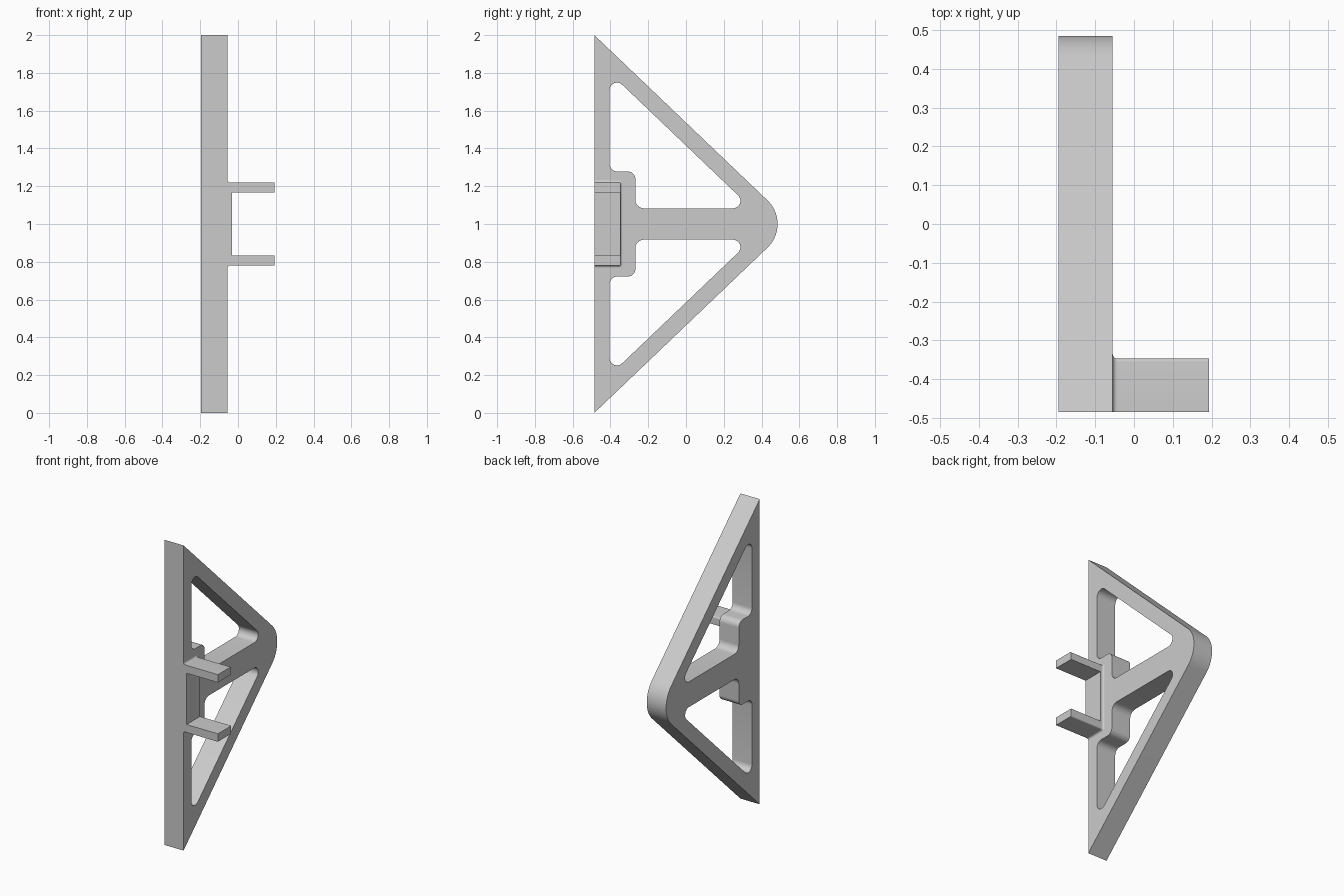
import bpy, bmesh, math
from mathutils import Vector

old = bpy.data.objects.get("Cube")
if old:
    bpy.data.objects.remove(old, do_unlink=True)

grey = bpy.data.materials.new("grey plastic")
grey.use_nodes = True
COLOUR = (0.6, 0.6, 0.6, 1)
grey.diffuse_color = COLOUR
grey.node_tree.nodes["Principled BSDF"].inputs["Base Color"].default_value = COLOUR

FRONT, MID = -0.485, 1.0          # front plane, height of the symmetry plane
X_RIGHT, X_LEFT = -0.195, -0.055  # sides of the frame


def rounded(corners, steps=10):
    """Outline in the y-z plane from (y, z, radius) corners."""
    pts = []
    for i, (y, z, r) in enumerate(corners):
        p = Vector((y, z))
        if r == 0:
            pts.append(p)
            continue
        a = (Vector(corners[i - 1][:2]) - p).normalized()
        b = (Vector(corners[(i + 1) % len(corners)][:2]) - p).normalized()
        half = a.angle(b) / 2
        centre = p + (a + b).normalized() * r / math.sin(half)
        start = p + a * r / math.tan(half) - centre
        end = p + b * r / math.tan(half) - centre
        sweep = math.pi - 2 * half
        for k in range(steps + 1):
            t = k / steps
            pts.append(centre + (start * math.sin((1 - t) * sweep)
                                 + end * math.sin(t * sweep)) / math.sin(sweep))
    return pts


def mirrored(corners):
    return [(y, 2 * MID - z, r) for y, z, r in reversed(corners)]


def finish(name, bm):
    bmesh.ops.recalc_face_normals(bm, faces=bm.faces)
    mesh = bpy.data.meshes.new(name)
    bm.to_mesh(mesh)
    bm.free()
    mesh.materials.append(grey)
    obj = bpy.data.objects.new(name, mesh)
    bpy.context.collection.objects.link(obj)
    bpy.ops.object.select_all(action='DESELECT')
    obj.select_set(True)
    bpy.context.view_layer.objects.active = obj
    bpy.ops.object.shade_smooth_by_angle(angle=math.radians(30))


def plate(name, outlines, x0, x1):
    """Flat plate: the first outline is the rim, the others are holes."""
    bm = bmesh.new()
    for outline in outlines:
        vs = [bm.verts.new((x0, y, z)) for y, z in outline]
        for i, v in enumerate(vs):
            bm.edges.new((vs[i - 1], v))
    bmesh.ops.triangle_fill(bm, edges=bm.edges[:], use_beauty=True, normal=(1, 0, 0))
    out = bmesh.ops.extrude_face_region(bm, geom=bm.faces[:], use_keep_orig=True)
    moved = [g for g in out["geom"] if isinstance(g, bmesh.types.BMVert)]
    bmesh.ops.translate(bm, verts=moved, vec=(x1 - x0, 0, 0))
    finish(name, bm)


def loft(name, rings):
    """Closed solid through (x, outline) sections."""
    bm = bmesh.new()
    loops = [[bm.verts.new((x, y, z)) for y, z in outline] for x, outline in rings]
    for a, b in zip(loops, loops[1:]):
        for i in range(len(a)):
            bm.faces.new((a[i - 1], a[i], b[i], b[i - 1]))
    bm.faces.new(loops[0])
    bm.faces.new(loops[-1])
    finish(name, bm)


# Triangular frame with a rounded nose and two stepped openings
SLOPE = 0.9546
rim = rounded([(FRONT, 0, 0), (FRONT + 1 / SLOPE, MID, 0.173), (FRONT, 2, 0)], 20)


def slant(y):
    return 2 - 0.122 - (y - FRONT) * SLOPE


back_in, step, rib = -0.405, -0.268, 1.083
rib_end = FRONT + (2 - 0.122 - rib) / SLOPE
opening = [(back_in, slant(back_in), 0.04), (back_in, 1.278, 0.04),
           (step, 1.278, 0.04), (step, rib, 0.045), (rib_end, rib, 0.04)]
plate("triangular_frame", [rim, rounded(opening), rounded(mirrored(opening))],
      X_RIGHT, X_LEFT)

# Bracket base with a small flare where it meets the frame
LOW, HIGH, BACK, FLARE = 0.78, 1.22, -0.347, 0.012


def base_outline(d):
    return rounded([(FRONT, LOW - d, 0), (BACK + d, LOW - d, 0.008 + d),
                    (BACK + d, HIGH + d, 0.008 + d), (FRONT, HIGH + d, 0)], 6)


rings = []
for k in range(7):
    a = math.pi / 2 * k / 6
    rings.append((X_LEFT + FLARE * (1 - math.cos(a)), base_outline(FLARE * (1 - math.sin(a)))))
BASE_X = -0.033
rings.append((BASE_X, base_outline(0)))
loft("bracket_base", rings)

# Two prongs
prong = [(FRONT, 1.168, 0), (BACK, 1.168, 0), (BACK, HIGH, 0.008), (FRONT, HIGH, 0)]
for name, corners in (("upper_prong", prong), ("lower_prong", mirrored(prong))):
    outline = rounded(corners, 6)
    loft(name, [(BASE_X, outline), (0.194, outline)])
